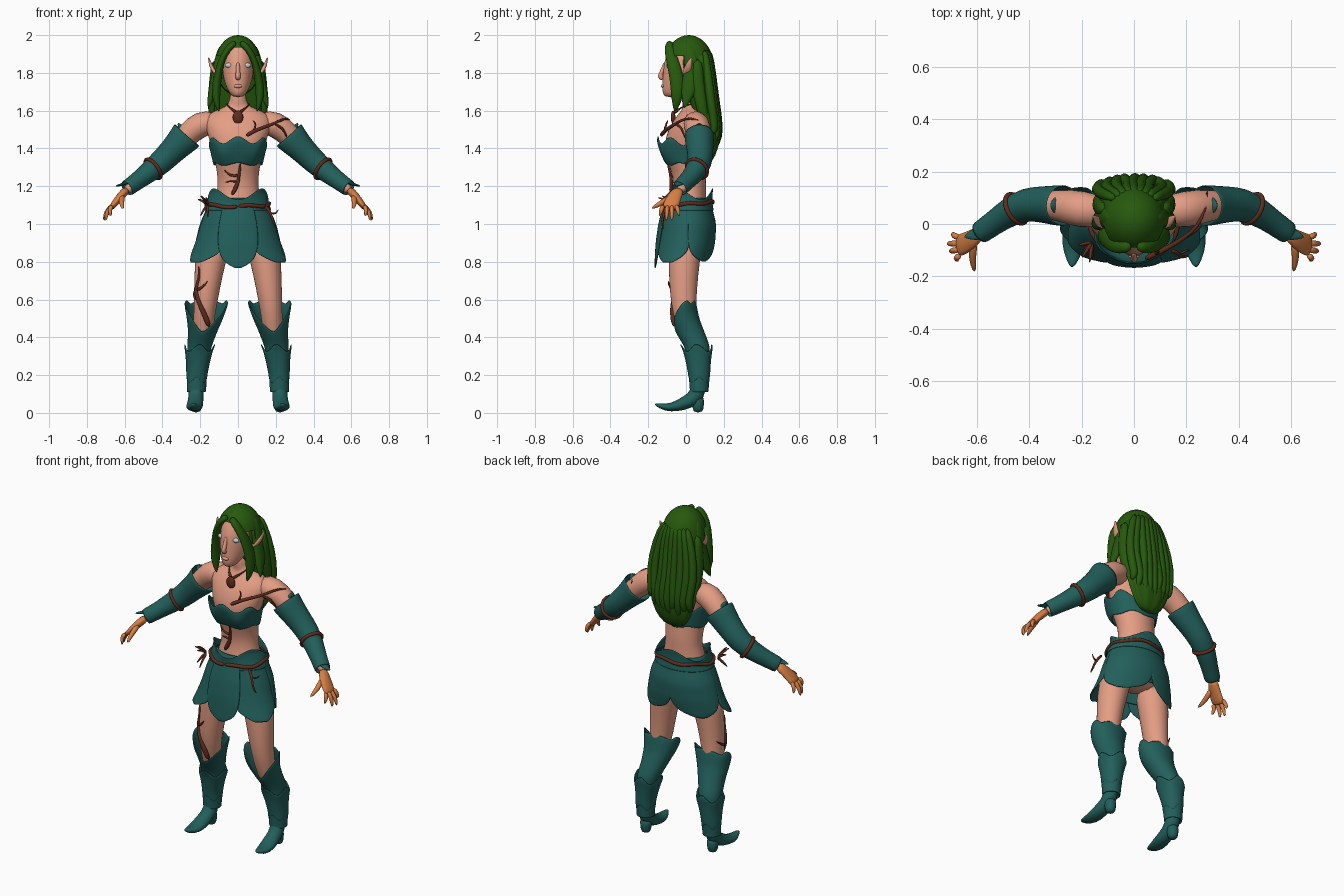
import bpy, bmesh, random
from math import sin, cos, pi, sqrt, exp
from mathutils import Vector

cube = bpy.data.objects.get("Cube")
if cube:
    bpy.data.objects.remove(cube)
random.seed(4)


def material(name, r, g, b):
    m = bpy.data.materials.new(name)
    m.use_nodes = True
    m.diffuse_color = (r, g, b, 1)
    m.node_tree.nodes["Principled BSDF"].inputs["Base Color"].default_value = (r, g, b, 1)
    return m


skin = material("warm skin", .78, .34, .23)
tan = material("orange hand skin", .68, .21, .06)
teal = material("teal leather", .016, .115, .105)
green = material("green hair", .02, .1, .004)
bark = material("brown vine", .12, .025, .012)
pale = material("pale eye", .55, .62, .66)


def finish(ob, mat, mirror=False, thick=0, sub=1):
    ob.data.materials.append(mat)
    for p in ob.data.polygons:
        p.use_smooth = True
    if mirror:
        ob.modifiers.new("Mirror", "MIRROR").use_mirror_merge = False
    if thick:
        solid = ob.modifiers.new("Solidify", "SOLIDIFY")
        solid.thickness, solid.offset = thick, 0
    if sub:
        ob.modifiers.new("Subdivision", "SUBSURF").levels = sub
        ob.modifiers["Subdivision"].render_levels = sub
    return ob


def skin_rings(name, rings, mat, loop=True, caps=True, **opts):
    """Bridge equal rings of points into one surface."""
    bm = bmesh.new()
    rows = [[bm.verts.new(p) for p in ring] for ring in rings]
    n = len(rows[0])
    for a, b in zip(rows, rows[1:]):
        for j in range(n if loop else n - 1):
            k = (j + 1) % n
            bm.faces.new((a[j], a[k], b[k], b[j]))
    if caps:
        bm.faces.new(rows[0])
        bm.faces.new(rows[-1])
    bmesh.ops.recalc_face_normals(bm, faces=bm.faces)
    me = bpy.data.meshes.new(name)
    bm.to_mesh(me)
    bm.free()
    ob = bpy.data.objects.new(name, me)
    bpy.context.collection.objects.link(ob)
    return finish(ob, mat, **opts)


def loft(name, table, mat, n=16, wave=0, **opts):
    """Level ellipses; each row is z, x, y, x radius, y radius."""
    rings = []
    for z, x, y, rx, ry in table:
        angles = [2 * pi * j / n for j in range(n)]
        rings.append([(x + rx * sin(a) * (1 + wave * cos(9 * a)),
                       y - ry * cos(a) * (1 + wave * cos(9 * a)), z) for a in angles])
    return skin_rings(name, rings, mat, **opts)


def sweep(name, path, mat, ref=(0, 1, 0), n=12, **opts):
    """Tube along a path; each point is x, y, z, radius and an optional second radius."""
    pts, ref, rings = [Vector(p[:3]) for p in path], Vector(ref), []
    for i, p in enumerate(pts):
        t = (pts[min(i + 1, len(pts) - 1)] - pts[max(i - 1, 0)]).normalized()
        u = (ref - t * ref.dot(t)).normalized()
        v = t.cross(u)
        a, b = path[i][3], path[i][-1]
        rings.append([p + u * a * cos(2 * pi * j / n) + v * b * sin(2 * pi * j / n) for j in range(n)])
    return skin_rings(name, rings, mat, **opts)


def vine(name, pts, r=.011, **opts):
    path = [(*p, r * (1 - .6 * i / (len(pts) - 1))) for i, p in enumerate(pts)]
    return sweep(name, path, bark, ref=(.3, .8, .5), n=6, **opts)


def at(table, z):
    for hi, lo in zip(table, table[1:]):
        if z >= lo[0] or lo is table[-1]:
            f = min(1, max(0, (hi[0] - z) / (hi[0] - lo[0])))
            return [a + (b - a) * f for a, b in zip(hi, lo)]


def shell(name, table, top, bottom, mid=0, half=pi, width=lambda v: 1, out=lambda d, v: 0,
          cols=36, rows=8, **opts):
    """Cloth on a lofted profile; angle 0 is the front, top and bottom depend on the angle."""
    full, rings = half == pi, []
    for i in range(rows + 1):
        v, ring = i / rows, []
        for j in range(cols):
            d = mid + half * width(v) * (2 * j / (cols if full else cols - 1) - 1)
            z = top(d) + (bottom(d) - top(d)) * v
            _, x, y, rx, ry = at(table, z)
            o = out(d, v)
            ring.append((x + (rx + o) * sin(d), y - (ry + o) * cos(d), z))
        rings.append(ring)
    return skin_rings(name, rings, teal, loop=full, caps=False, thick=.008, **opts)


def ball(name, loc, size, mat, **opts):
    bpy.ops.mesh.primitive_uv_sphere_add(segments=32, ring_count=20, radius=1, location=(0, 0, 0))
    ob = bpy.context.object
    ob.name = name
    for v in ob.data.vertices:
        v.co = Vector([c * s + l for c, s, l in zip(v.co, size, loc)])
    return finish(ob, mat, sub=0, **opts)


# Body
loft("torso", [(1.72, 0, .02, .042, .042), (1.65, 0, .02, .043, .043), (1.62, 0, .035, .06, .05),
               (1.6, 0, .04, .13, .065), (1.56, 0, .03, .185, .09), (1.5, 0, .01, .17, .105),
               (1.42, 0, -.01, .145, .11), (1.32, 0, 0, .12, .095), (1.25, 0, .02, .108, .088),
               (1.17, 0, .02, .108, .085), (1.08, 0, .01, .14, .1), (.96, 0, .01, .15, .11),
               (.88, 0, .01, .08, .08)], skin, n=24)
sweep("arms", [(.1, .045, 1.54, .06), (.2, .055, 1.535, .075), (.27, .07, 1.47, .066),
               (.36, .075, 1.38, .05), (.43, .07, 1.31, .045), (.53, .01, 1.225, .034),
               (.6, -.04, 1.17, .027)], skin, mirror=True)
loft("legs", [(.95, .12, 0, .1, .1), (.8, .147, -.01, .083, .083), (.65, .165, -.015, .069, .074),
              (.52, .178, -.01, .058, .062), (.42, .185, .02, .052, .055),
              (.3, .2, .055, .045, .05)], skin, mirror=True)

# Head and face
loft("head", [(1.99, 0, .01, .02, .03), (1.97, 0, .01, .05, .065), (1.93, 0, .01, .077, .096),
              (1.87, 0, .0, .086, .116), (1.8, 0, -.01, .083, .112), (1.74, 0, -.03, .07, .096),
              (1.7, 0, -.06, .05, .066), (1.67, 0, -.08, .028, .035)], skin, n=24)
sweep("nose", [(0, -.108, 1.86, .01), (0, -.125, 1.81, .011), (0, -.142, 1.78, .015),
               (0, -.12, 1.765, .014)], skin, ref=(1, 0, 0))
ball("lips", (0, -.122, 1.73), (.022, .011, .01), skin)
ball("eyes", (.045, -.091, 1.84), (.024, .013, .014), pale, mirror=True)
sweep("ears", [(.08, -.005, 1.77, .014, .01), (.125, .0, 1.8, .022, .012),
               (.145, .015, 1.84, .02, .01), (.157, .03, 1.885, .003)], skin, mirror=True)

# Hands
sweep("palms", [(.585, -.03, 1.185, .028, .025), (.62, -.06, 1.15, .038, .022),
                (.66, -.08, 1.1, .046, .018), (.675, -.085, 1.08, .04, .012)], tan, mirror=True)
tips = [(.69, -.035, 1.04), (.71, -.075, 1.015), (.7, -.105, 1.015), (.672, -.14, 1.04)]
for i, tip in enumerate(tips):
    root = Vector((.665, -.052 - .023 * i, 1.1))
    mid = root.lerp(Vector(tip), .5) + Vector((.014, 0, .006))
    sweep("finger", [(*root, .014), (*mid, .013), (*tip, .007)], tan, n=8, mirror=True)
sweep("thumbs", [(.61, -.07, 1.15, .018), (.62, -.125, 1.115, .016), (.608, -.185, 1.08, .008)],
      tan, ref=(1, 0, 0), n=8, mirror=True)

# Hair: cap with a parted face opening, long back mass and separate locks
cap = ball("hair_cap", (0, .015, 1.84), (.122, .13, .16), green)
bm = bmesh.new()
bm.from_mesh(cap.data)
face_gap = [f for f in bm.faces if f.calc_center_median().y < -.02
            and f.calc_center_median().z < 1.94 - .5 * abs(f.calc_center_median().x)]
bmesh.ops.delete(bm, geom=face_gap, context="FACES")
bm.to_mesh(cap.data)
bm.free()
loft("back_hair", [(1.93, 0, .04, .1, .09), (1.85, 0, .055, .128, .088), (1.75, 0, .065, .14, .082),
                   (1.62, 0, .095, .15, .075), (1.5, 0, .125, .145, .06), (1.4, 0, .13, .115, .045),
                   (1.32, 0, .115, .06, .02)], green, n=54, wave=.04)
for i in range(9):
    x = (i - 4) * .03
    y, drop = 1.6 * x * x, random.uniform(0, .07) + abs(x)
    s = random.uniform(-.02, .02)
    sweep("back_lock", [(x * .6, .12 - y, 1.93, .02), (x, .138 - y, 1.8, .024),
                        (x * 1.1 + s, .155 - y, 1.64, .026), (x * 1.1 - s, .18 - y, 1.5, .024),
                        (x + s, .165 - y, 1.4 + drop / 2, .02),
                        (x * .8, .12, 1.29 + drop, .004)], green, n=8)
sweep("front_locks", [(.01, -.085, 1.965, .02), (.055, -.092, 1.93, .026, .018),
                      (.092, -.07, 1.86, .035, .018), (.112, -.045, 1.76, .04, .024),
                      (.12, -.045, 1.67, .036, .026), (.1, -.06, 1.59, .004)], green, mirror=True)
sweep("side_locks", [(.07, .02, 1.95, .03), (.11, .03, 1.86, .04, .02), (.118, .03, 1.77, .05, .025),
                     (.138, .01, 1.69, .04, .026), (.158, -.01, 1.61, .004)], green, mirror=True)
sweep("shoulder_locks", [(.11, .06, 1.88, .03), (.13, .06, 1.75, .035, .025),
                         (.14, .08, 1.62, .035, .025), (.13, .12, 1.47, .005)], green, mirror=True)

# Bust wrap
bust = [(1.48, 0, -.015, .158, .13), (1.44, 0, -.018, .158, .133), (1.38, 0, -.01, .142, .122),
        (1.31, 0, 0, .126, .102)]
shell("bust_wrap", bust, lambda d: 1.435 + .012 * cos(d) + .022 * cos(6 * d),
      lambda d: 1.315 + .008 * cos(5 * d),
      out=lambda d, v: .014 * exp(-((abs(d) - .6) / .35) ** 2) * sin(pi * v))

# Skirt: under layer, overlapping leaf panels and leafy waistband
skirt = [(1.2, 0, .015, .122, .1), (1.17, 0, .015, .122, .1), (1.1, 0, .01, .15, .115),
         (1, 0, .01, .19, .137), (.9, 0, .0, .212, .138), (.78, 0, -.015, .235, .125)]
shell("under_skirt", skirt, lambda d: 1.14, lambda d: .88, out=lambda d, v: -.008)
shell("front_leaf", skirt, lambda d: 1.12, lambda d: .765, half=.52, cols=11, rows=12,
      width=lambda v: max(.1, sqrt(1 - v ** 4)), out=lambda d, v: .012 + .012 * v)
for side in (-1, 1):
    shell("side_leaf", skirt, lambda d: 1.12, lambda d: .795, mid=side * 1.02, half=.72, cols=13,
          width=lambda v: max(.25, sqrt(1 - v ** 9)) * (.9 + .1 * v),
          out=lambda d, v: .004 + .035 * v ** 4)
    shell("back_leaf", skirt, lambda d: 1.12, lambda d: .8, mid=side * 2.4, half=.82, cols=13,
          rows=12, width=lambda v: max(.1, sqrt(1 - v ** 5)), out=lambda d, v: .006 + .01 * v)
shell("waistband", skirt, lambda d: 1.13 + .06 * abs(sin(1.5 * d)) ** 2, lambda d: 1.07, cols=42,
      out=lambda d, v: .012 + .015 * (1 - v) ** 2)

# Sleeves: flared at both ends, with a raised cuff on the forearm
sweep("sleeves", [(.268, .07, 1.472, .078, .088), (.31, .072, 1.425, .072, .075),
                  (.355, .075, 1.38, .066), (.41, .075, 1.325, .062), (.47, .05, 1.275, .053),
                  (.54, 0, 1.222, .042), (.59, -.035, 1.187, .042)], teal, n=16, caps=False,
      thick=.008, mirror=True)
sweep("sleeve_tips", [(.29, .07, 1.49, .05, .025), (.305, .07, 1.515, .03, .014),
                      (.318, .07, 1.535, .004)], teal, mirror=True)
sweep("wrist_tips", [(.57, -.03, 1.225, .03, .012), (.61, -.04, 1.21, .025, .008),
                     (.65, -.05, 1.2, .004)], teal, mirror=True)
sweep("elbow_tips", [(.34, .07, 1.33, .03, .014), (.31, .07, 1.345, .02, .01),
                     (.29, .07, 1.365, .003)], teal, mirror=True)

# Boots
boot = [(.61, .165, -.03, .122, .075), (.5, .175, -.012, .092, .078), (.43, .187, .02, .073, .073),
        (.35, .205, .06, .06, .064), (.2, .218, .07, .046, .048), (.1, .22, .07, .042, .04)]
shell("boot_shafts", boot, lambda d: .43 + .17 * abs(sin(d / 2 if abs(d) > 2.2 else d * .72)) ** 1.5,
      lambda d: .12, rows=14, mirror=True)
shell("boot_cuffs", boot, lambda d: .345 + .02 * cos(4 * d), lambda d: .17 + .015 * cos(4 * d),
      out=lambda d, v: .006 + .012 * (1 - v) ** 3, mirror=True)
shell("ankle_cuffs", boot, lambda d: .2, lambda d: .11, out=lambda d, v: .004, mirror=True)
sweep("feet", [(.22, .072, .17, .043, .042), (.222, .06, .09, .041, .045), (.225, .01, .058, .042, .04),
               (.23, -.05, .034, .047, .028), (.234, -.11, .026, .038, .02),
               (.237, -.168, .048, .007)], teal, ref=(1, 0, 0), n=14, mirror=True)
sweep("heels", [(.222, .062, .09, .038), (.222, .064, .04, .032), (.222, .064, 0, .027)],
      teal, mirror=True)

# Vines: belt, twigs, chest, belly, thigh, arm bands and necklace
belt = []
for i in range(33):
    d = 2 * pi * i / 32
    z = 1.105 - .012 * cos(d) + .006 * sin(5 * d)
    _, x, y, rx, ry = at(skirt, z)
    belt.append((x + (rx + .02) * sin(d), y - (ry + .02) * cos(d), z, .012))
sweep("belt_vine", belt, bark, ref=(0, 0, 1), n=6)
hub = (-.16, -.07, 1.1)
for tip in [(-.2, -.13, 1.15), (-.215, -.08, 1.13), (-.2, -.11, 1.04), (-.17, -.15, 1.14), (-.16, -.14, 1.03)]:
    vine("hip_twig", [hub, Vector(hub).lerp(Vector(tip), .5) + Vector((0, 0, .01)), tip])
vine("hip_vine", [(.14, -.1, 1.1), (.175, -.115, 1.06), (.185, -.13, 1.01), (.21, -.12, .97)])
vine("hip_vine_twig", [(.175, -.115, 1.06), (.2, -.1, 1.05), (.215, -.1, 1.08)], .008)
vine("chest_vine", [(.04, -.135, 1.465), (.08, -.115, 1.49), (.13, -.09, 1.51), (.19, -.055, 1.53),
                    (.245, -.01, 1.56), (.275, .06, 1.56), (.28, .13, 1.5)], .014)
vine("chest_vine_twig", [(.19, -.055, 1.53), (.24, -.02, 1.51), (.262, -.005, 1.45)])
vine("chest_vine_shoot", [(.08, -.115, 1.49), (.1, -.105, 1.53), (.075, -.095, 1.55)], .009)
vine("belly_vine", [(-.035, -.08, 1.15), (0, -.076, 1.21), (.005, -.08, 1.26), (.015, -.1, 1.33)], .015)
vine("belly_vine_twig", [(.005, -.08, 1.26), (-.04, -.07, 1.25), (-.075, -.06, 1.29)])
vine("belly_vine_shoot", [(0, -.076, 1.22), (-.03, -.07, 1.23), (-.07, -.055, 1.22)], .008)
vine("thigh_vine", [(-.15, -.06, .45), (-.18, -.075, .53), (-.215, -.068, .6), (-.228, -.05, .66),
                    (-.2, -.074, .72), (-.21, -.065, .78)], .018)
vine("thigh_vine_twig", [(-.222, -.06, .65), (-.19, -.085, .66), (-.16, -.095, .7)])
vine("thigh_vine_back", [(-.215, -.06, .6), (-.24, -.01, .62), (-.225, .04, .66)])
band_dir = Vector((.7, -.4, -.52))
bpy.ops.mesh.primitive_torus_add(location=(0, 0, 0), major_radius=.06, minor_radius=.01,
                                 major_segments=24, minor_segments=8)
band = bpy.context.object
band.name = "arm_bands"
turn = band_dir.to_track_quat("Z", "Y")
for v in band.data.vertices:
    v.co = turn @ v.co + Vector((.45, .058, 1.292))
finish(band, bark, mirror=True, sub=0)
vine("necklace", [(0, -.062, 1.585), (.03, -.045, 1.605), (.06, 0, 1.63), (.055, .05, 1.64)], mirror=True)
ball("pendant", (0, -.068, 1.565), (.028, .012, .035), bark)
